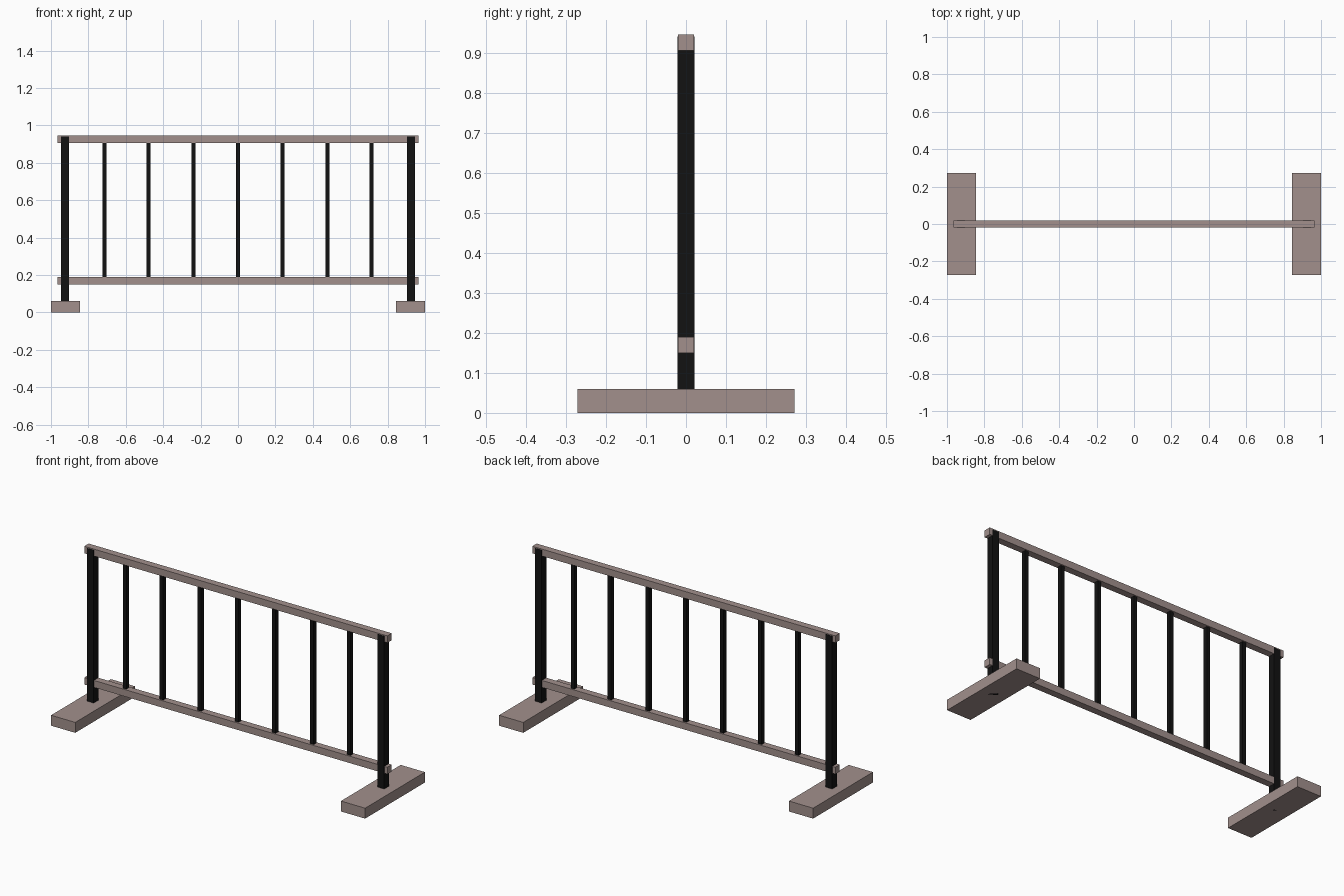
import bpy, bmesh

if "Cube" in bpy.data.objects:
    bpy.data.objects.remove(bpy.data.objects["Cube"])


def material(name, rgb):
    m = bpy.data.materials.new(name)
    m.diffuse_color = (*rgb, 1)
    m.use_nodes = True
    m.node_tree.nodes["Principled BSDF"].inputs["Base Color"].default_value = m.diffuse_color
    return m


wood = material("weathered_wood", (0.36, 0.28, 0.265))
iron = material("black_iron", (0.006, 0.006, 0.006))


def box(name, x, y, z, mat):
    """Axis-aligned box from (min, max) ranges."""
    bm = bmesh.new()
    bmesh.ops.create_cube(bm, size=1)
    for v in bm.verts:
        v.co = [r[0] + (c + 0.5) * (r[1] - r[0]) for c, r in zip(v.co, (x, y, z))]
    mesh = bpy.data.meshes.new(name)
    bm.to_mesh(mesh)
    bm.free()
    mesh.materials.append(mat)
    ob = bpy.data.objects.new(name, mesh)
    bpy.context.collection.objects.link(ob)
    return ob


# Feet and end posts, one pair per side
for side, s in (("left", -1), ("right", 1)):
    cx = s * 0.923
    box(f"{side}_foot", (cx - 0.077, cx + 0.077), (-0.272, 0.272), (0, 0.06), wood)
    px = s * 0.925
    box(f"{side}_post", (px - 0.021, px + 0.021), (-0.021, 0.021), (0, 0.941), iron)

# Horizontal rails
for name, z in (("bottom_rail", 0.15), ("top_rail", 0.906)):
    box(name, (-0.965, 0.965), (-0.02, 0.02), (z, z + 0.04), wood)

# Balusters between the rails
for i, x in enumerate((-0.714, -0.479, -0.237, 0, 0.237, 0.479, 0.714)):
    box(f"baluster_{i + 1}", (x - 0.011, x + 0.011), (-0.012, 0.012), (0.18, 0.915), iron)
